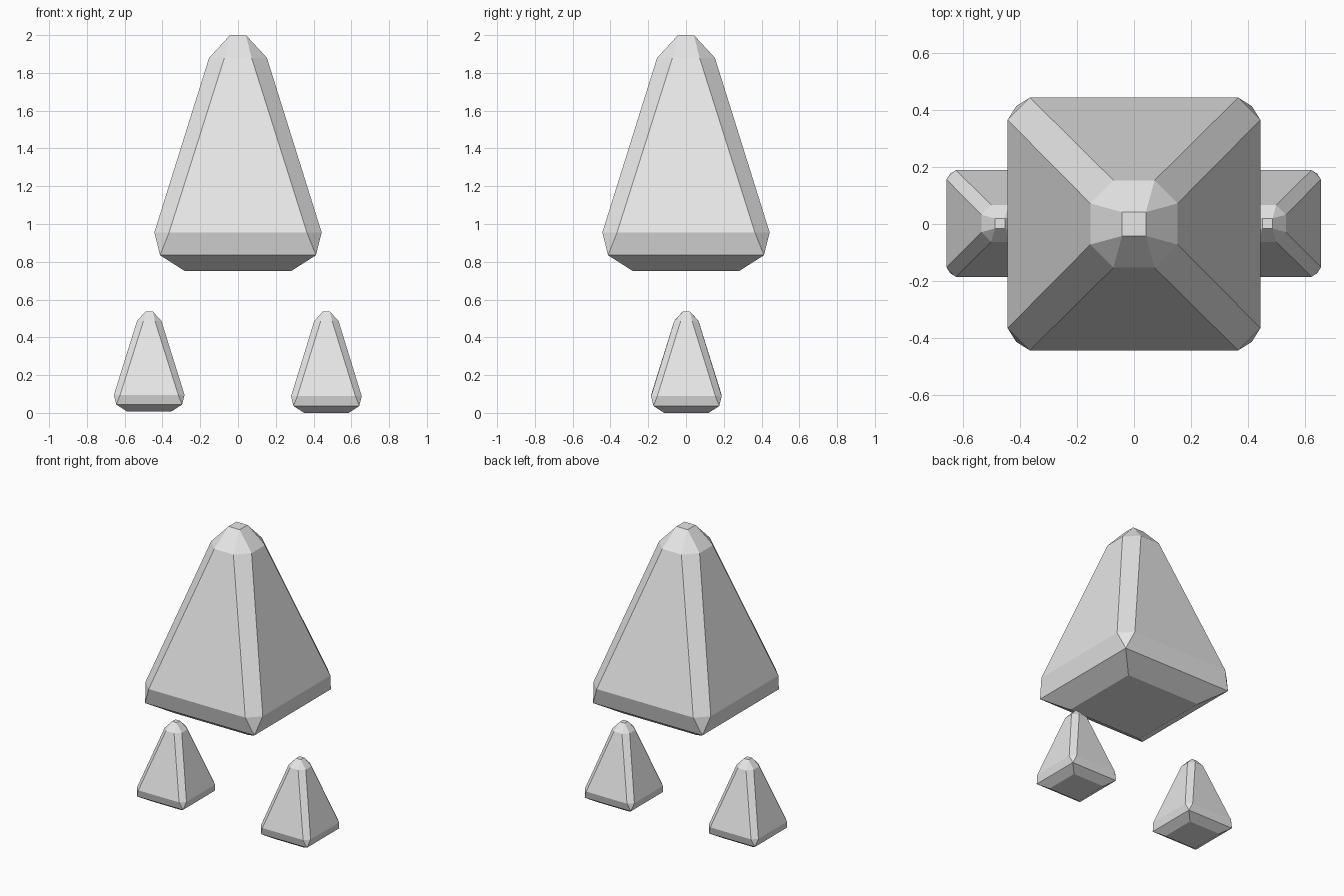
import bpy, bmesh

if "Cube" in bpy.data.objects:
    bpy.data.objects.remove(bpy.data.objects["Cube"])

grey = bpy.data.materials.new("light grey")
grey.diffuse_color = (0.8, 0.8, 0.8, 1)
grey.use_nodes = True
grey.node_tree.nodes["Principled BSDF"].inputs["Base Color"].default_value = grey.diffuse_color

# Rings of the spike, from its underside up: height, half width, half side length
# (half width equal to half side gives a square, otherwise a chamfered square)
RINGS = [(0.0, 0.28, 0.28), (0.085, 0.413, 0.413), (0.205, 0.443, 0.365),
         (1.13, 0.153, 0.072), (1.25, 0.042, 0.042)]


def ring_points(z, w, s):
    """Four corners, each given as a pair of points."""
    pts, (a, b) = [], ((w, -s), (w, s))
    for _ in range(4):
        pts += [(*a, z), (*b, z)]
        a, b = (-a[1], a[0]), (-b[1], b[0])
    return pts


def spike(name, location, scale):
    bm = bmesh.new()
    rings = [[bm.verts.new(p) for p in ring_points(*r)] for r in RINGS]
    for low, high in zip(rings, rings[1:]):
        for i in range(8):
            j = (i + 1) % 8
            bm.faces.new((low[i], low[j], high[j], high[i]))
    bm.faces.new(rings[0][::-1])
    bm.faces.new(rings[-1])
    # merge the doubled corners of the square rings
    bmesh.ops.remove_doubles(bm, verts=bm.verts, dist=1e-4)
    bmesh.ops.recalc_face_normals(bm, faces=bm.faces)
    mesh = bpy.data.meshes.new(name)
    bm.to_mesh(mesh)
    bm.free()
    mesh.materials.append(grey)
    obj = bpy.data.objects.new(name, mesh)
    obj.location, obj.scale = location, scale
    bpy.context.collection.objects.link(obj)


# One large floating spike above two small ones
spike("large_spike", (0, 0, 0.75), (1, 1, 1))
spike("small_spike_left", (-0.47, 0.002, 0.008), (0.422, 0.422, 0.424))
spike("small_spike_right", (0.468, 0.002, 0), (0.422, 0.422, 0.43))
